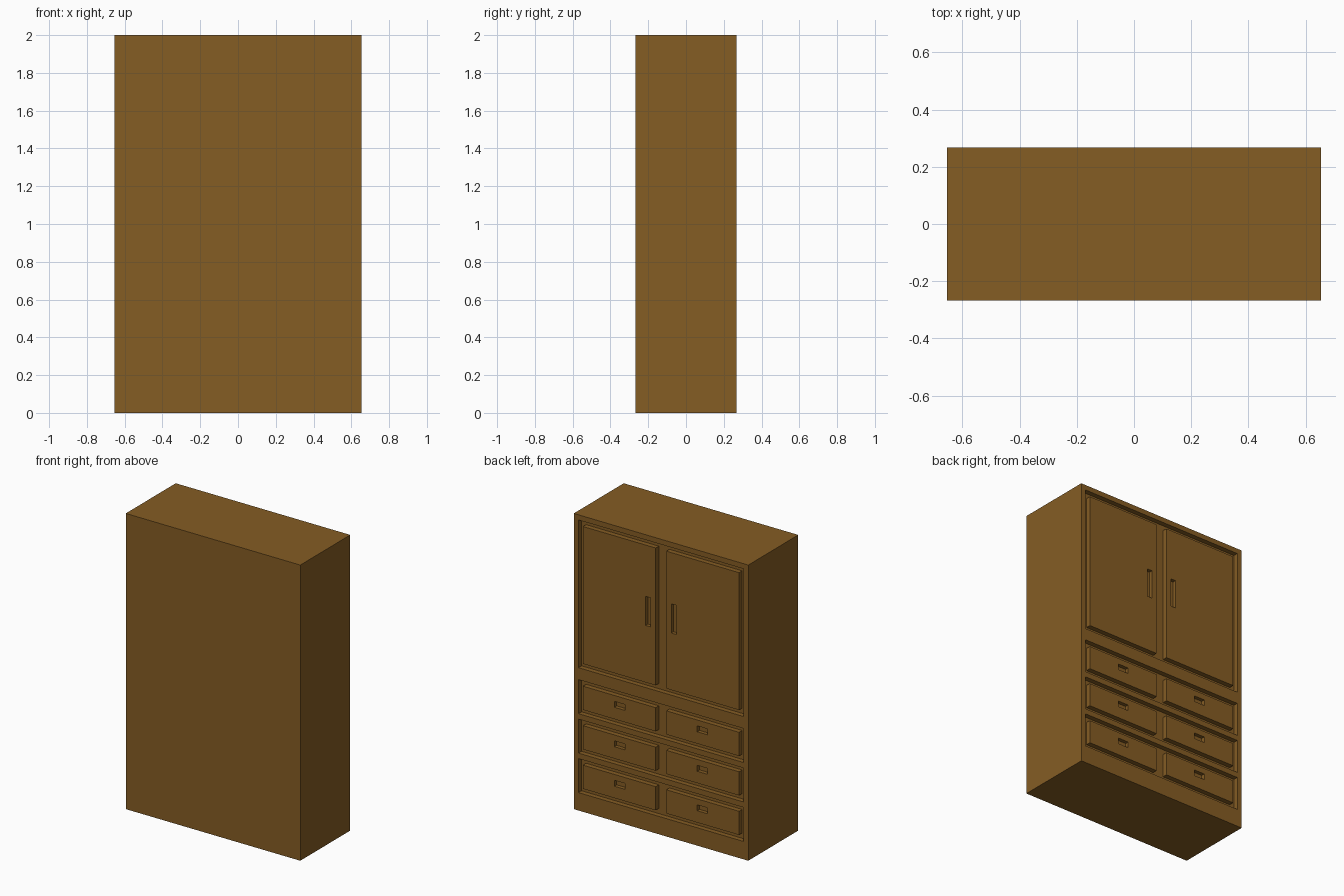
import bpy, bmesh
from mathutils import Matrix, Vector

if "Cube" in bpy.data.objects:
    bpy.data.objects.remove(bpy.data.objects["Cube"])

W, D, H = 1.306, 0.534, 2.0      # overall size
BACK = D / 2                     # doors and drawers are on the +y side
DEPTH = 0.033                    # recess depth, also door thickness
SLOT = 0.025                     # finger slot depth

wood = bpy.data.materials.new("brown_wood")
wood.diffuse_color = (0.235, 0.109, 0.0175, 1)
wood.use_nodes = True
wood.node_tree.nodes["Principled BSDF"].inputs["Base Color"].default_value = wood.diffuse_color


def box(name, x, y, z):
    """Box from (min, max) pairs."""
    bm = bmesh.new()
    size = Vector((x[1] - x[0], y[1] - y[0], z[1] - z[0], 1))
    mid = Vector((sum(x) / 2, sum(y) / 2, sum(z) / 2))
    bmesh.ops.create_cube(bm, size=1, matrix=Matrix.Translation(mid) @ Matrix.Diagonal(size))
    me = bpy.data.meshes.new(name)
    bm.to_mesh(me)
    bm.free()
    me.materials.append(wood)
    ob = bpy.data.objects.new(name, me)
    bpy.context.collection.objects.link(ob)
    return ob


def carve(ob, cutters):
    """Subtract cutters from an object, bake the result and drop the cutters."""
    for c in cutters:
        m = ob.modifiers.new("cut", 'BOOLEAN')
        m.operation, m.solver, m.object = 'DIFFERENCE', 'EXACT', c
        c.hide_render = True
    dg = bpy.context.evaluated_depsgraph_get()
    me = bpy.data.meshes.new_from_object(ob.evaluated_get(dg))
    ob.modifiers.clear()
    ob.data = me
    for c in cutters:
        bpy.data.objects.remove(c)


def mirrored(x, side):
    return tuple(sorted((x[0] * side, x[1] * side)))


# heights of the recesses: one for the doors, three for the drawers
door_z = (0.966, 1.965)
drawer_zs = [(0.655 - 0.267 * i, 0.885 - 0.267 * i) for i in range(3)]

# carcass with wide shallow recesses
carcass = box("carcass", (-W / 2, W / 2), (-BACK, BACK), (0, H))
carve(carcass, [box("recess_cutter", (-0.618, 0.618), (BACK - DEPTH, BACK + 0.1), z)
                for z in [door_z] + drawer_zs])

GAP = 0.035
for side, label in ((1, "left"), (-1, "right")):
    panel_x = mirrored((0.040, 0.584), side)
    panel_y = (BACK - DEPTH, BACK)
    slot_y = (BACK - SLOT, BACK + 0.1)

    # tall door with a vertical finger slot near the middle
    door = box("door_" + label, panel_x, panel_y, (door_z[0] + GAP, door_z[1] - GAP))
    carve(door, [box("slot_cutter", mirrored((0.077, 0.115), side), slot_y, (1.386, 1.583))])

    # drawers with a small horizontal slot
    for i, z in enumerate(drawer_zs):
        front = box(f"drawer_{label}_{i + 1}", panel_x, panel_y, (z[0] + GAP, z[1] - GAP))
        mid = z[0] + 0.135
        carve(front, [box("slot_cutter", mirrored((0.271, 0.349), side), slot_y,
                          (mid - 0.02, mid + 0.02))])
